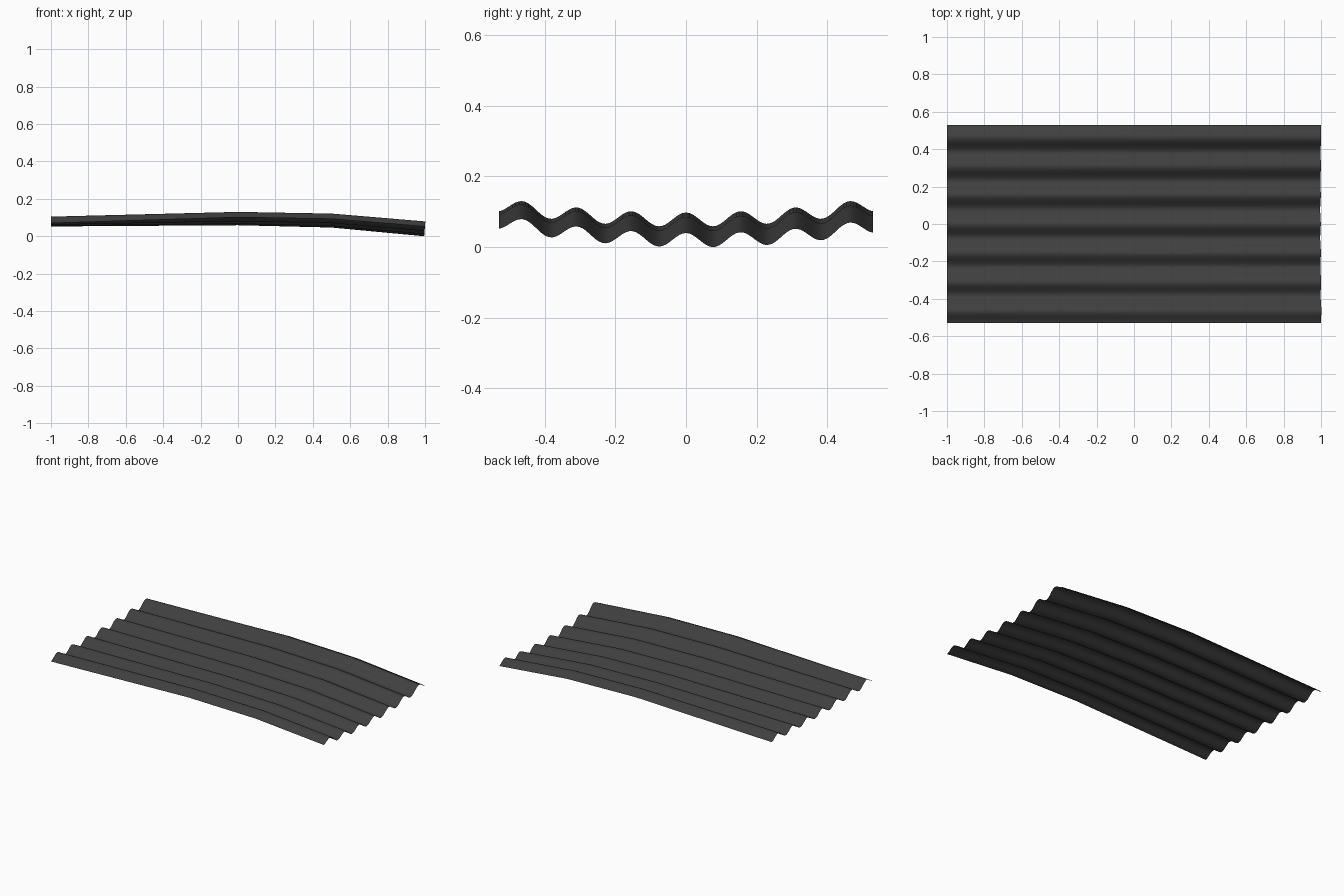
import bpy, bmesh, math

if "Cube" in bpy.data.objects:
    bpy.data.objects.remove(bpy.data.objects["Cube"])

HALF_W = 0.53      # half width of the sheet
PITCH = 0.154      # distance between crests
AMP = 0.02         # half height of the corrugation
N = 112            # steps across the width

# Stations along the sheet: x, trough height, cross sag, sideways tilt, lengthwise slope
STATIONS = [
    (-1.0, 0.052, 0.06, 0.0, 0.01),
    (-0.5, 0.055, 0.105, 0.0, 0.0),
    (0.0, 0.058, 0.15, 0.0, 0.0),
    (0.5, 0.046, 0.155, -0.004, 0.0),
    (0.997, 0.0, 0.16, -0.0105, -0.08),
]

# Corrugated sheet: cosine ridges along x, sagging in the middle, drooping at one end
bm = bmesh.new()
rows = []
for x, base, sag, tilt, slope in STATIONS:
    row = []
    for i in range(N + 1):
        y = -HALF_W + 2 * HALF_W * i / N
        wave = AMP * (1 + math.cos(2 * math.pi * y / PITCH))
        lift = wave + sag * y * y + tilt * y
        row.append(bm.verts.new((x - slope * (lift - AMP), y, base + lift)))
    rows.append(row)
for a, b in zip(rows, rows[1:]):
    for i in range(N):
        bm.faces.new((a[i], b[i], b[i + 1], a[i + 1]))

mesh = bpy.data.meshes.new("corrugated_sheet")
bm.to_mesh(mesh)
bm.free()
sheet = bpy.data.objects.new("corrugated_sheet", mesh)
bpy.context.collection.objects.link(sheet)

# Dark grey finish
mat = bpy.data.materials.new("dark_grey")
mat.diffuse_color = (0.05, 0.05, 0.05, 1)
mat.use_nodes = True
mat.node_tree.nodes["Principled BSDF"].inputs["Base Color"].default_value = mat.diffuse_color
mesh.materials.append(mat)

# Smooth shading
bpy.context.view_layer.objects.active = sheet
sheet.select_set(True)
bpy.ops.object.shade_smooth_by_angle(angle=math.radians(40))
